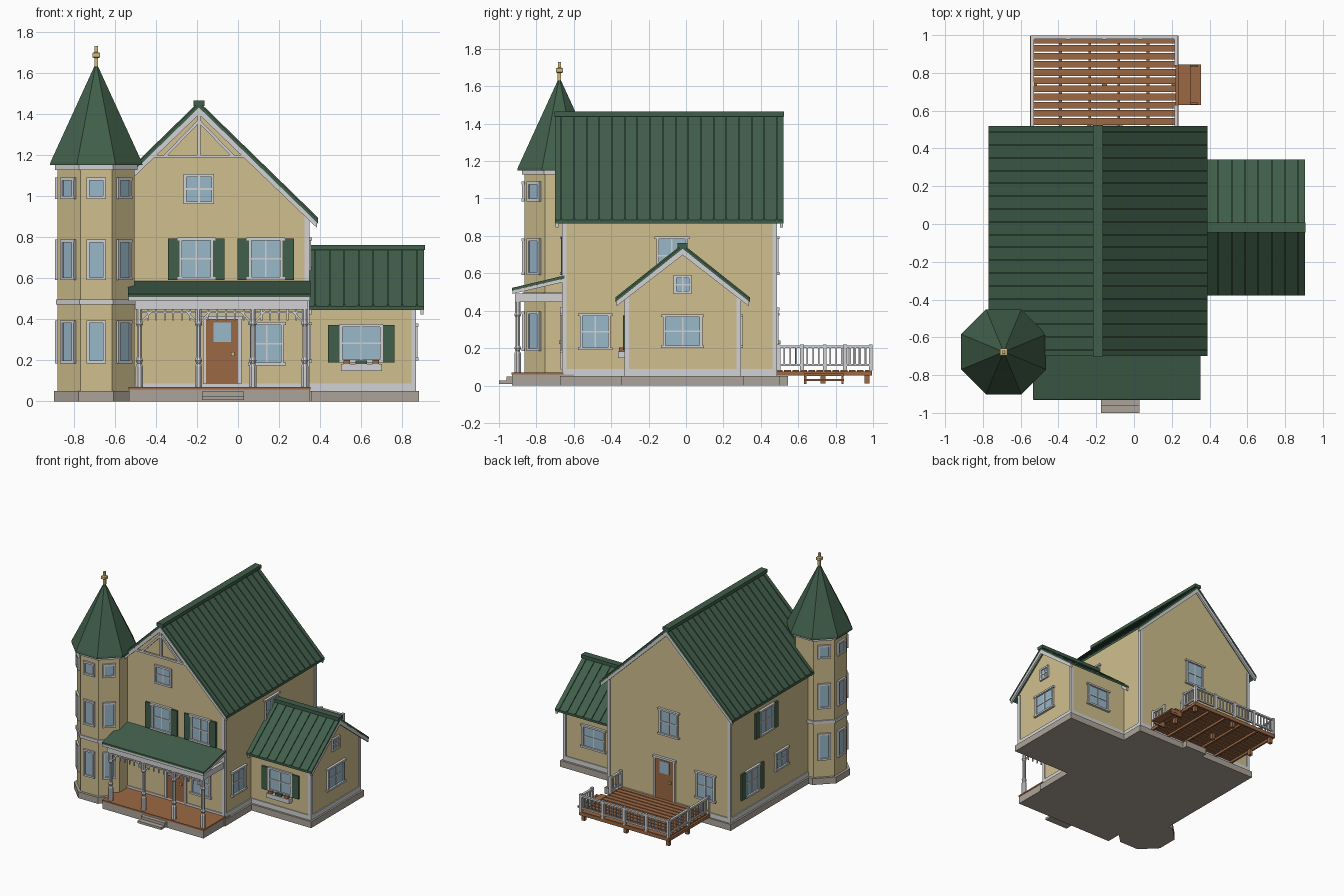
import bpy, bmesh
from math import radians, cos, pi, hypot
from mathutils import Matrix, Vector

if "Cube" in bpy.data.objects:
    bpy.data.objects.remove(bpy.data.objects["Cube"])


def material(name, *rgb):
    m = bpy.data.materials.new(name)
    m.use_nodes = True
    m.diffuse_color = (*rgb, 1)
    m.node_tree.nodes["Principled BSDF"].inputs["Base Color"].default_value = (*rgb, 1)
    return m


TAN = material("tan siding", .63, .52, .27)
GREEN = material("dark green", .052, .112, .068)
WHITE = material("white trim", .65, .65, .66)
GLASS = material("blue glass", .314, .479, .591)
WOOD = material("brown wood", .332, .138, .058)
STONE = material("grey stone", .413, .371, .319)
GOLD = material("pale gold", .64, .50, .20)


def frame(x, y, angle=0):
    """Local x runs along a wall, local -y points out of it."""
    return Matrix.Translation((x, y, 0)) @ Matrix.Rotation(radians(angle), 4, "Z")


HOME = frame(0, 0)


def finish(name, bm, mat, place=HOME):
    bmesh.ops.recalc_face_normals(bm, faces=bm.faces)
    bm.transform(place)
    mesh = bpy.data.meshes.new(name)
    bm.to_mesh(mesh)
    bm.free()
    mesh.materials.append(mat)
    bpy.context.collection.objects.link(bpy.data.objects.new(name, mesh))


def boxes(name, mat, dims, place=HOME):
    bm = bmesh.new()
    for x0, x1, y0, y1, z0, z1 in dims:
        size = Matrix.Diagonal((x1 - x0, y1 - y0, z1 - z0, 1))
        mid = Matrix.Translation(((x0 + x1) / 2, (y0 + y1) / 2, (z0 + z1) / 2))
        bmesh.ops.create_cube(bm, size=1, matrix=mid @ size)
    finish(name, bm, mat, place)


def prisms(name, mat, shapes, place=HOME):
    """Each shape is an outline in local x, z pushed from y0 to y1."""
    bm = bmesh.new()
    for points, y0, y1 in shapes:
        face = bm.faces.new([bm.verts.new((x, y0, z)) for x, z in points])
        new = bmesh.ops.extrude_face_region(bm, geom=[face])["geom"]
        verts = [v for v in new if isinstance(v, bmesh.types.BMVert)]
        bmesh.ops.translate(bm, verts=verts, vec=(0, y1 - y0, 0))
    finish(name, bm, mat, place)


def lathe(name, mat, profile, place, sides=8):
    """Profile of (apothem, z) turned round, with a flat side to the front."""
    bm = bmesh.new()
    vs = [bm.verts.new((r / cos(pi / sides), 0, z)) for r, z in profile]
    es = [bm.edges.new(pair) for pair in zip(vs, vs[1:])]
    bmesh.ops.spin(bm, geom=vs + es, cent=(0, 0, 0), axis=(0, 0, 1), angle=2 * pi, steps=sides)
    bmesh.ops.remove_doubles(bm, verts=bm.verts, dist=.0001)
    finish(name, bm, mat, place @ Matrix.Rotation(pi / sides, 4, "Z"))


def window(name, wall, u, z0, z1, w=.165, cross=True, shutters=False, ledge=.01):
    h, t, mid = w / 2, .014, (z0 + z1) / 2
    trim = [(u - h, u - h + t, -t, 0, z0, z1), (u + h - t, u + h, -t, 0, z0, z1),
            (u - h - ledge, u + h + ledge, -t - ledge / 2, 0, z0, z0 + t),
            (u - h - ledge, u + h + ledge, -t - ledge / 2, 0, z1 - t, z1)]
    if cross:
        trim += [(u - .004, u + .004, -.01, 0, z0, z1), (u - h, u + h, -.01, 0, mid - .004, mid + .004)]
    boxes(name + "_trim", WHITE, trim, wall)
    boxes(name + "_glass", GLASS, [(u - h + t, u + h - t, -.005, 0, z0 + t, z1 - t)], wall)
    if shutters:
        boxes(name + "_shutters", GREEN, [(u + a, u + a + .056, -.013, 0, z0, z1 - .005)
                                          for a in (-h - .056, h)], wall)


def door(name, wall, u):
    h, low, top = .078, .085, .4
    boxes(name + "_frame", WHITE, [(u - h - .015, u - h, -.015, 0, low, top), (u + h, u + h + .015, -.015, 0, low, top),
                                   (u - h - .022, u + h + .022, -.02, 0, top, top + .016)], wall)
    boxes(name + "_leaf", WOOD, [(u - h, u + h, -.009, 0, low, top)], wall)
    boxes(name + "_pane", GLASS, [(u - .042, u + .042, -.012, 0, .29, .385)], wall)
    boxes(name + "_knob", GOLD, [(u + .042, u + .06, -.024, 0, .222, .24)], wall)


def gable(name, place, wall, half, ridge, eave, thick, walls_y, roof_y, seams):
    """House block with a seamed gable roof whose ridge runs along local y."""
    slope = (ridge - eave) / half
    under = ridge - thick
    top = under - slope * wall
    prisms(name + "_walls", TAN, [([(-wall, .05), (wall, .05), (wall, top), (0, under), (-wall, top)], *walls_y)], place)
    y0, y1 = roof_y
    slabs, boards, ribs = [], [], []
    for s in (-1, 1):
        slabs.append(([(0, ridge), (s * half, eave), (s * half, eave - thick), (0, under)], y0, y1))
        d = s * (half - .006)
        low = under - slope * abs(d)
        for end in (y0 + .002, y1 - .018):
            boards.append(([(0, under), (d, low), (d, low - .026), (0, under - .034)], end, end + .016))
        for i in range(seams):
            y = y0 + (y1 - y0) * (i + .5) / seams
            ribs.append(([(0, ridge + .009), (s * half, eave + .009), (s * half, eave), (0, ridge)], y - .004, y + .004))
    prisms(name + "_roof", GREEN, slabs, place)
    prisms(name + "_roof_seams", GREEN, ribs, place)
    prisms(name + "_bargeboards", WHITE, boards, place)
    boxes(name + "_ridge_cap", GREEN, [(-.027, .027, y0 - .004, y1 + .004, ridge - .012, ridge + .014)], place)
    a, (b, c), g = wall + .007, walls_y, .007
    boxes(name + "_baseboard", WHITE, [(-a, a, b - g, c + g, .05, .087)], place)
    boxes(name + "_corner_boards", WHITE, [(min(s * a, s * (a - .024)), max(s * a, s * (a - .024)), y - g, y + .024 - g, .05, top - .01)
                                           for s in (-1, 1) for y in (b, c - .024 + 2 * g)], place)


# Main block and side wing
gable("house", frame(-.19, 0), .53, .58, 1.45, .885, .02, (-.655, .48), (-.70, .52), 18)
gable("wing", frame(0, -.018, 90), .305, .36, .748, .462, .017, (-.86, -.3), (-.905, -.34), 8)

# Stone footings and steps
boxes("foundation", STONE, [(-.74, .36, -.675, .5, 0, .05), (.3, .88, -.345, .31, 0, .05),
                            (-.53, .35, -.93, -.6, 0, .058), (-.25, -.06, .48, .545, 0, .05)])
boxes("front_steps", STONE, [(-.175, .03, -1, -.92, .008, .026), (-.175, .03, -.96, -.92, .026, .048)])

# Corner tower
tower = frame(-.69, -.677)
lathe("tower_footing", STONE, [(0, 0), (.206, 0), (.206, .05), (0, .05)], tower)
lathe("tower_walls", TAN, [(0, .05), (.187, .05), (.187, 1.14), (0, 1.14)], tower)
for label, z, r in (("band", .472, .196), ("cornice", 1.127, .2)):
    lathe("tower_" + label, WHITE, [(0, z), (r, z), (r, z + .024), (0, z + .024)], tower)
lathe("tower_roof", GREEN, [(0, 1.15), (.225, 1.15), (.222, 1.165), (0, 1.65)], tower)
lathe("finial", GOLD, [(0, 1.63), (.009, 1.63), (.009, 1.67), (.019, 1.675), (.019, 1.695),
                       (.008, 1.7), (.008, 1.73), (0, 1.73)], tower, 4)
for turn in (-135, -90, -45, 0, 45):
    facet = tower @ frame(0, 0, turn) @ frame(0, -.187)
    for floor, (z0, z1) in enumerate(((.185, .395), (.59, .787), (.985, 1.09))):
        window(f"tower_window_{turn}_{floor}", facet, 0, z0, z1, .093, False, False, .001)

# Doors and windows of each wall
front, back = frame(0, -.655), frame(0, .48, 180)
right, left = frame(-.72, 0, -90), frame(.34, 0, 90)
door("front_door", front, -.077)
door("back_door", back, .155)
LOW, HIGH = (.175, .387), (.592, .798)
window("porch_window", front, .14, *LOW)
window("bedroom_window_a", front, -.203, *HIGH, shutters=True)
window("bedroom_window_b", front, .135, *HIGH, shutters=True)
window("attic_window", front, -.19, .96, 1.107, .148, ledge=0)
window("back_window_low", back, .51, *LOW)
window("back_window_high", back, .19, *HIGH)
window("right_window_low", right, -.21, *LOW, shutters=True)
window("right_window_high", right, -.035, *HIGH, shutters=True)
window("right_window_small", right, .155, .245, .39, .15)
window("left_window_low", left, -.485, .19, .385)
window("left_window_high", left, -.075, *HIGH)
wing_front, wing_end = frame(0, -.323), frame(.86, 0, 90)
window("wing_front_window", wing_front, .6, .19, .376, .21, shutters=True, ledge=0)
window("wing_end_window", wing_end, -.018, .2, .38, .21)
window("wing_attic_window", wing_end, -.018, .49, .59, .095, ledge=0)
window("wing_back_window", frame(0, .287, 180), -.6, .2, .38, .2)

# Flower box
boxes("flower_box", WHITE, [(.5, .7, -.04, 0, .148, .182)], wing_front)
boxes("flower_pots", WOOD, [(u - .016, u + .016, -.036, -.006, .182, .203) for u in (.53, .67)], wing_front)
boxes("flower_plants", GREEN, [(.572, .628, -.034, -.008, .182, .2)], wing_front)


def bar(x0, z0, x1, z1, t=.014):
    n = Vector((z0 - z1, x1 - x0)) * (t / 2 / hypot(x1 - x0, z1 - z0))
    return [(x0 + n.x, z0 + n.y), (x1 + n.x, z1 + n.y), (x1 - n.x, z1 - n.y), (x0 - n.x, z0 - n.y)]


# Gable truss
truss = [bar(-.222, 1.193, .222, 1.193), bar(0, 1.19, 0, 1.42)]
truss += [bar(s * .165, 1.195, 0, 1.365) for s in (-1, 1)]
prisms("gable_truss", WHITE, [(p, -.695, -.68) for p in truss], frame(-.19, 0))

# Front porch
boxes("porch_floor", WOOD, [(-.533, .353, -.933, -.655, .058, .07)])
side = frame(0, 0, 90)
prisms("porch_roof", GREEN, [([(-.93, .508), (-.93, .522), (-.65, .588), (-.65, .572)], -.352, .535)], side)
prisms("porch_ceiling", WHITE, [([(-.928, .49), (-.928, .508), (-.65, .572), (-.65, .554)], -.35, .533)], side)
boxes("porch_beams", WHITE, [(-.5, .34, -.915, -.885, .447, .492), (.313, .337, -.9, -.655, .447, .492)])
posts = (-.48, -.192, .072, .325)
for i, x in enumerate(posts):
    lathe(f"porch_post_{i}", WHITE, [(0, .07), (.018, .07), (.018, .17), (.012, .185), (.018, .2), (.012, .215),
                                     (.012, .365), (.018, .378), (.014, .39), (.014, .45), (0, .45)], frame(x, -.9))
spindles, brackets = [(-.48, .325, -.906, -.894, .43, .438)], []
for a, b in zip(posts, posts[1:]):
    n = round((b - a) / .042)
    spindles += [(x - .004, x + .004, -.904, -.896, .395, .45) for x in (a + (b - a) * k / n for k in range(1, n))]
    brackets += [(bar(p, .375, p + d, .44, .01), -.906, -.894) for p, d in ((a, .06), (b, -.06))]
boxes("porch_spindles", WHITE, spindles)
prisms("porch_brackets", WHITE, brackets)

# Back deck
x0, x1, y0, y1 = -.55, .235, .482, 1.0
pitch = (y1 - y0) / 12
boxes("deck_planks", WOOD, [(x0 + .015, x1 - .015, y0 + pitch * k, y0 + pitch * (k + 1) - .008, .07, .084) for k in range(12)])
frame_bars = [(x, x + .015, y0, y1 - .01, .053, .075) for x in (x0 + k * (x1 - x0 - .015) / 5 for k in range(6))]
boxes("deck_frame", WOOD, frame_bars + [(x0, x1, y1 - .02, y1 - .005, .053, .08)])
boxes("deck_legs", WOOD, [(x, x + .026, y, y + .026, .01, .06) for x in (x0 + .01, -.17, x1 - .036) for y in (.72, y1 - .045)])
boxes("deck_stairs", WOOD, [(x1, .3, .63, .845, .052, .064), (.288, .355, .63, .845, .024, .036)]
      + [(x1, .34, y, y + .012, .008, .052) for y in (.632, .831)])


def railing(name, start, end):
    run = Vector(end) - Vector(start)
    length, n = run.length, max(2, round(run.length / .03))
    parts = [(0, length, -.009, .009, .2, .213), (0, length, -.006, .006, .105, .116)]
    parts += [(u - .004, u + .004, -.004, .004, .11, .205) for u in (length * k / n for k in range(1, n))]
    bays = max(1, round(length / .2))
    parts += [(u - .01, u + .01, -.01, .01, .08, .22) for u in (length * k / bays for k in range(bays + 1))]
    boxes(name, WHITE, parts, Matrix.Translation((*start, 0)) @ Matrix.Rotation(Vector((1, 0)).angle_signed(run) * -1, 4, "Z"))


rx0, rx1, ry = x0 + .012, x1 - .012, y1 - .012
railing("railing_right", (rx0, .495), (rx0, ry))
railing("railing_back", (rx0, ry), (rx1, ry))
railing("railing_left_near", (rx1, .495), (rx1, .62))
railing("railing_left_far", (rx1, .85), (rx1, ry))
